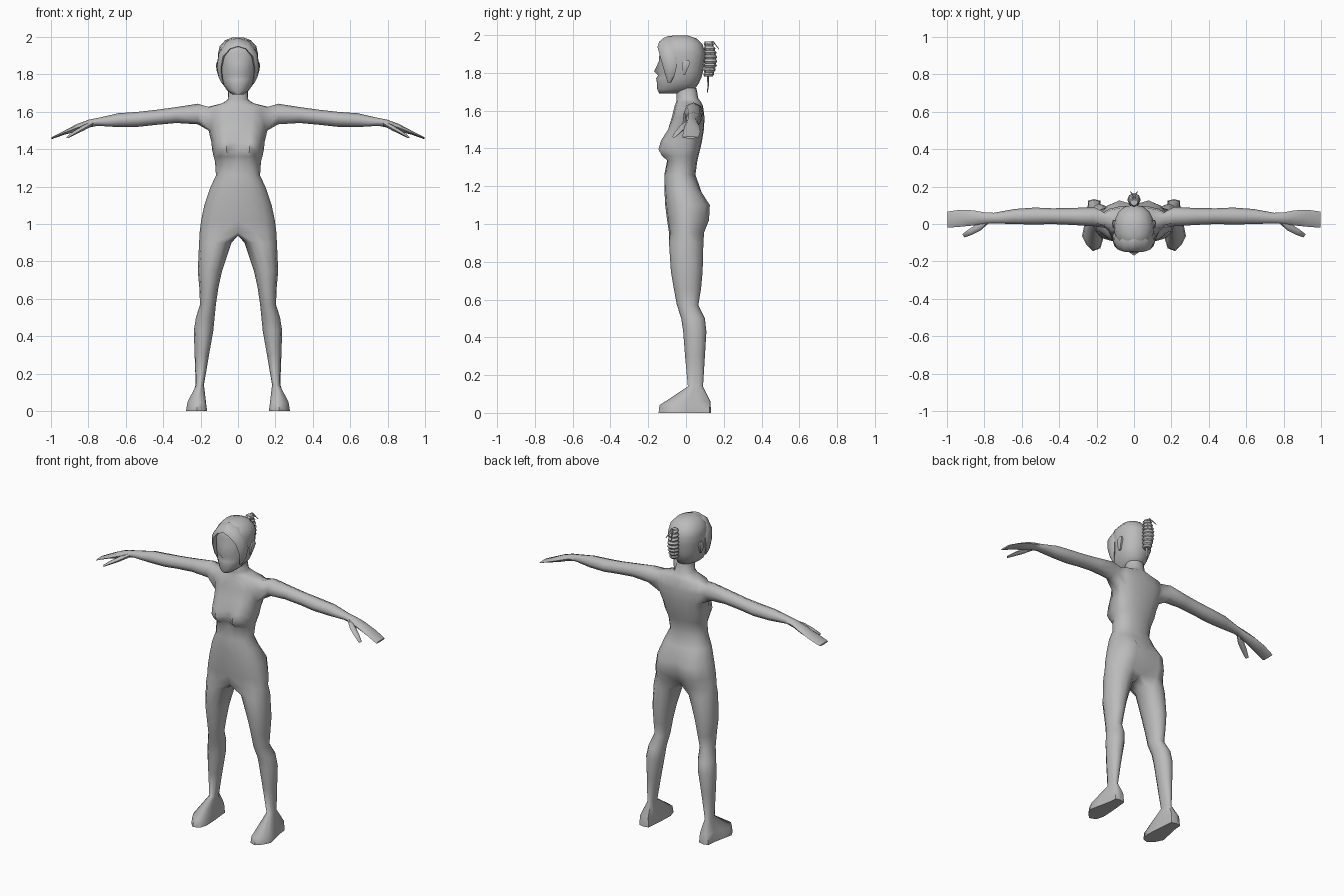
import bpy, bmesh, math
from mathutils import Vector

grey = bpy.data.materials.new("plain grey")
grey.diffuse_color = (0.5, 0.5, 0.5, 1)


def finish(name, bm, mirror=False, angle=60):
    bmesh.ops.recalc_face_normals(bm, faces=bm.faces[:])
    me = bpy.data.meshes.new(name)
    bm.to_mesh(me)
    bm.free()
    me.materials.append(grey)
    ob = bpy.data.objects.new(name, me)
    bpy.context.collection.objects.link(ob)
    bpy.ops.object.select_all(action='DESELECT')
    ob.select_set(True)
    bpy.context.view_layer.objects.active = ob
    bpy.ops.object.shade_smooth_by_angle(angle=math.radians(angle))
    if mirror:
        mod = ob.modifiers.new("mirror", 'MIRROR')
        mod.use_clip = True
        mod.merge_threshold = 0.0005
    return ob


def ring(bm, pts):
    return [bm.verts.new(p) for p in pts]


def bridge(bm, a, b, closed=True, skip=()):
    n = len(a)
    for i in range(n if closed else n - 1):
        if i not in skip:
            j = (i + 1) % n
            bm.faces.new((a[i], a[j], b[j], b[i]))


def half_row(z, w, yf, yb, c, front=0, back=0, fw=(0,), bw=(0,)):
    """Nine points from the front centre line round to the back one."""
    pts = []
    for k in range(9):
        t = math.pi * k / 8
        s, co = math.sin(t), math.cos(t)
        x = 0 if k in (0, 8) else w * s ** 0.85
        y = c + (yf - c) * co ** 0.9 if co > 0 else c + (yb - c) * (-co) ** 0.9
        if k < len(fw):
            y -= front * fw[k]
        if 8 - k < len(bw):
            y += back * bw[8 - k]
        pts.append((x, y, z))
    return pts


def tube(bm, sections, n=8):
    """Closed loft through (centre, axis u, axis v) sections."""
    prev = None
    for c, u, v in sections:
        c, u, v = Vector(c), Vector(u), Vector(v)
        cur = ring(bm, [c + u * math.cos(2 * math.pi * i / n) + v * math.sin(2 * math.pi * i / n)
                        for i in range(n)])
        if prev:
            bridge(bm, prev, cur)
        else:
            bm.faces.new(cur)
        prev = cur
    bm.faces.new(prev)


# ---- body: torso, leg and arm in one half mesh, mirrored ----
bm = bmesh.new()
torso = [  # z, half width, front y, back y, widest y, chest bump, seat bump
    (1.72, .052, -.05, .055, .0, 0, 0),
    (1.665, .055, -.05, .065, .01, 0, 0),
    (1.645, .085, -.052, .08, .025, 0, 0),
    (1.625, .165, -.06, .09, .035, 0, 0),
    (1.565, .175, -.075, .098, .037, 0, 0),
    (1.50, .157, -.085, .095, .03, .018, 0),
    (1.44, .143, -.09, .085, .01, .05, 0),
    (1.395, .138, -.09, .075, .0, .062, 0),
    (1.36, .13, -.092, .066, -.015, .04, 0),
    (1.335, .123, -.10, .06, -.02, .003, 0),
    (1.26, .118, -.115, .05, -.03, 0, 0),
    (1.19, .15, -.115, .075, -.02, 0, 0),
    (1.10, .18, -.11, .10, .0, 0, .033),
    (1.02, .197, -.10, .09, .0, 0, .038),
    (.955, .205, -.09, .06, .0, 0, .04),
]
chest, seat = (.1, 1, .9, .2), (.1, 1, .8, .2)
rows = [ring(bm, half_row(*r, fw=chest, bw=seat)) for r in torso]
for i in range(len(rows) - 1):
    bridge(bm, rows[i], rows[i + 1], False, (3, 4) if i in (3, 4) else ())

# arm grows from the opening at the shoulder
t, m, b = rows[3:6]
prev = [t[3], t[4], t[5], m[5], b[5], b[4], b[3], m[3]]
arm = [  # x, front y, back y, bottom z, top z
    (.215, -.012, .092, 1.533, 1.643), (.33, -.005, .085, 1.54, 1.625),
    (.44, .0, .084, 1.53, 1.61), (.53, -.003, .088, 1.52, 1.60),
    (.64, .0, .08, 1.518, 1.592), (.75, .003, .06, 1.525, 1.567),
    (.80, .0, .062, 1.515, 1.557), (.86, -.008, .073, 1.495, 1.535),
    (.93, -.015, .076, 1.477, 1.498), (.998, -.02, .066, 1.453, 1.463),
]
for x, yf, yb, z0, z1 in arm:
    pts = []
    for k in range(8):
        a = math.radians(135 - 45 * k)
        pts.append((x, (yf + yb) / 2 + (yb - yf) / 2 * math.cos(a),
                    (z0 + z1) / 2 + (z1 - z0) / 2 * math.sin(a)))
    cur = ring(bm, pts)
    bridge(bm, prev, cur)
    prev = cur
bm.faces.new(prev)

# leg grows from the hip row closed by three crotch points
prev = rows[-1] + ring(bm, [(0, y, .937) for y in (.03, -.015, -.055)])
leg = [  # z, inner x, outer x, front y, back y
    (.90, .035, .208, -.09, .092), (.75, .085, .215, -.08, .088),
    (.66, .105, .207, -.065, .08), (.57, .118, .203, -.048, .065),
    (.50, .125, .225, -.025, .10), (.43, .132, .236, -.015, .108),
    (.30, .155, .232, -.005, .10), (.14, .182, .226, .01, .09),
]
for z, x0, x1, yf, yb in leg:
    pts = []
    for k in range(12):
        a = math.radians(30 * (k - 4))
        pts.append(((x0 + x1) / 2 + (x1 - x0) / 2 * math.cos(a),
                    (yf + yb) / 2 + (yb - yf) / 2 * math.sin(a), z))
    cur = ring(bm, pts)
    bridge(bm, prev, cur)
    prev = cur

# foot: sole outline with a slightly smaller upper rim
sole = [(.18, -.13), (.22, -.145), (.255, -.11), (.278, -.065), (.265, 0), (.25, .07),
        (.245, .125), (.215, .133), (.18, .125), (.175, .07), (.168, 0), (.165, -.08)]
rim = ring(bm, [(.215 + (x - .215) * .88, y * .97, .052 + .08 * y) for x, y in sole])
base = ring(bm, [(x, y, 0) for x, y in sole])
bridge(bm, prev, rim)
bridge(bm, rim, base)
bm.faces.new(base)
finish("body", bm, True)

# ---- thumbs ----
bm = bmesh.new()
tube(bm, [((.775, .02, 1.54), (0, .015, 0), (0, 0, .015)),
          ((.83, -.018, 1.512), (.008, .018, 0), (0, 0, .015)),
          ((.875, -.043, 1.487), (.008, .015, 0), (0, 0, .011)),
          ((.912, -.063, 1.463), (.006, .009, 0), (0, 0, .005))], 6)
finish("thumb", bm, True)

# ---- head ----
bm = bmesh.new()
skull = [  # z, half width, front y, back y, widest y, nose bump
    (1.692, .03, -.142, -.03, -.09, 0), (1.712, .056, -.152, .045, -.06, 0),
    (1.745, .08, -.15, .068, -.035, .004), (1.772, .089, -.15, .08, -.025, .008),
    (1.787, .093, -.146, .085, -.02, .002), (1.808, .098, -.146, .09, -.02, .023),
    (1.86, .104, -.14, .10, -.02, .004), (1.91, .107, -.14, .102, -.02, 0),
    (1.95, .098, -.13, .088, -.02, 0), (1.983, .068, -.105, .055, -.02, 0),
    (1.998, .028, -.07, .01, -.025, 0),
]
rows = [ring(bm, half_row(*r, fw=(1, .1))) for r in skull]
for r0, r1 in zip(rows, rows[1:]):
    bridge(bm, r0, r1, False)
bm.faces.new(rows[0])
bm.faces.new(rows[-1])
bmesh.ops.delete(bm, geom=[e for e in bm.edges if not e.link_faces], context='EDGES')
finish("head", bm, True)

# ---- swept fringe framing the face ----
bm = bmesh.new()
tube(bm, [((0, -.112, 1.972), (0, .035, .022), (0, -.008, .012)),
          ((.05, -.113, 1.957), (.008, .038, .02), (.006, -.010, .010)),
          ((.088, -.098, 1.905), (.008, .042, .008), (.014, -.006, .005)),
          ((.100, -.085, 1.84), (.008, .038, .004), (.012, -.005, 0)),
          ((.094, -.085, 1.785), (.006, .024, 0), (.009, -.004, 0)),
          ((.080, -.088, 1.748), (.002, .008, 0), (.004, -.002, 0))], 8)
finish("fringe", bm, True)

# ---- ears ----
bm = bmesh.new()
tube(bm, [((.097, -.012, 1.79), (.006, 0, 0), (0, .008, 0)),
          ((.102, -.008, 1.815), (.011, 0, 0), (0, .016, 0)),
          ((.107, 0, 1.85), (.012, 0, 0), (0, .024, 0)),
          ((.106, .004, 1.868), (.006, 0, 0), (0, .014, 0))], 6)
finish("ear", bm, True)

# ---- braided bun at the back: ribbed column ----
bm = bmesh.new()
sections = []
for i in range(17):
    f = i / 16
    r = (.020 + .016 * math.sin(math.pi * (.15 + .75 * f))) * (1 if i % 2 else .8)
    sections.append(((0, .118 + .012 * math.sin(math.pi * f), 1.78 + .185 * f),
                     (r, 0, 0), (0, r, 0)))
tube(bm, sections, 8)
finish("braided_bun", bm, angle=40)

# ---- hanging lock and crossed hair ends ----
bm = bmesh.new()
tube(bm, [((0, .115, 1.79), (.009, 0, 0), (0, .007, 0)),
          ((0, .118, 1.74), (.007, 0, 0), (0, .005, 0)),
          ((0, .113, 1.695), (.002, 0, 0), (0, .002, 0))], 6)
for s in (-1, 1):
    tube(bm, [((-.018 * s, .11, 1.955), (.006, 0, 0), (0, 0, .006)),
              ((0, .145, 1.965), (.006, 0, 0), (0, 0, .006)),
              ((.02 * s, .175, 1.925), (.003, 0, 0), (0, 0, .003))], 6)
finish("loose_hair_ends", bm)
